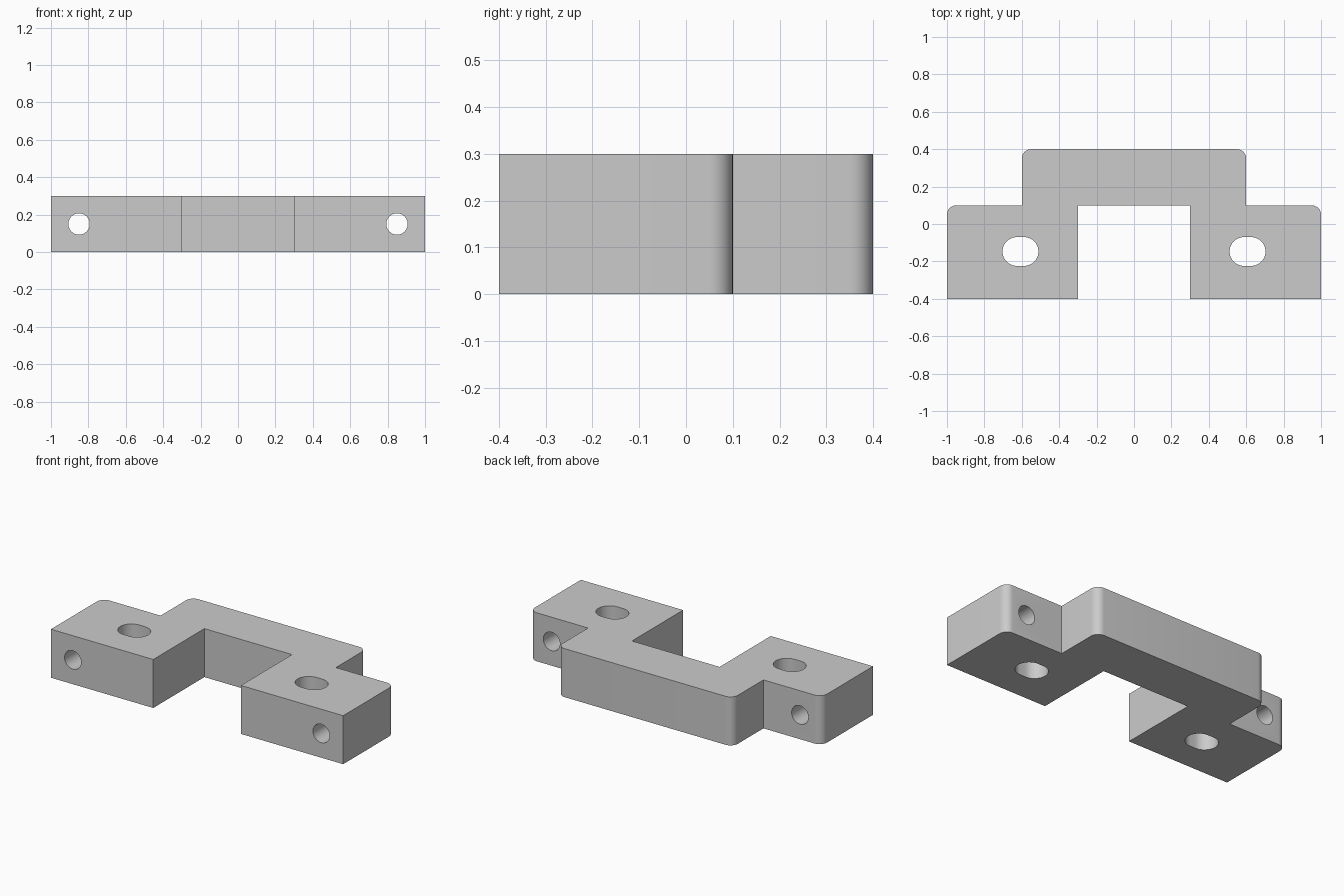
import bpy, bmesh, math
from mathutils import Matrix

if "Cube" in bpy.data.objects:
    bpy.data.objects.remove(bpy.data.objects["Cube"], do_unlink=True)

HEIGHT = 0.3
ROUND = 0.05

grey = bpy.data.materials.new("plain_grey")
grey.use_nodes = True
colour = (0.6, 0.6, 0.6, 1)
grey.diffuse_color = colour
grey.node_tree.nodes["Principled BSDF"].inputs["Base Color"].default_value = colour


def prism(name, outline, height, z=0, rounded=()):
    """Extrude a flat outline upward, rounding the upright edges at the given corners."""
    bm = bmesh.new()
    face = bm.faces.new([bm.verts.new((x, y, z)) for x, y in outline])
    top = bmesh.ops.extrude_face_region(bm, geom=[face])["geom"]
    bmesh.ops.translate(bm, vec=(0, 0, height),
                        verts=[v for v in top if isinstance(v, bmesh.types.BMVert)])
    bmesh.ops.recalc_face_normals(bm, faces=bm.faces)
    corners = [e for e in bm.edges
               if abs(e.verts[0].co.z - e.verts[1].co.z) > height / 2
               and any((e.verts[0].co.xy - e.verts[1].co.xy).length < 1e-5
                       and abs(e.verts[0].co.x - x) < 1e-4
                       and abs(e.verts[0].co.y - y) < 1e-4 for x, y in rounded)]
    if corners:
        bmesh.ops.bevel(bm, geom=corners, offset=ROUND, segments=8,
                        profile=0.5, affect='EDGES')
    mesh = bpy.data.meshes.new(name)
    bm.to_mesh(mesh)
    bm.free()
    mesh.materials.append(grey)
    obj = bpy.data.objects.new(name, mesh)
    bpy.context.collection.objects.link(obj)
    return obj


def stadium(radius, stretch, steps=24):
    """Outline of a slot; a zero stretch gives a circle."""
    points = []
    for side in (0, 1):
        shift = stretch * (1 - 2 * side)
        for i in range(steps + (1 if stretch else 0)):
            a = math.pi * (side - 0.5 + i / steps)
            points.append((radius * math.cos(a) + shift, radius * math.sin(a)))
    return points


# Bracket body: raised bridge with a foot at each end
half = [(0.3, 0.1), (0.3, -0.4), (1, -0.4), (1, 0.1), (0.6, 0.1), (0.6, 0.4)]
outline = half + [(-x, y) for x, y in reversed(half)]
body = prism("bracket_body", outline, HEIGHT,
             rounded=[(s * x, y) for s in (1, -1) for x, y in ((1, 0.1), (0.6, 0.4))])

# Slots down through the feet, and round holes from front to back
cutters = []
for side, x in (("left", 1), ("right", -1)):
    slot = prism(side + "_slot_cutter", stadium(0.077, 0.019), 0.5, -0.1)
    slot.data.transform(Matrix.Translation((x * 0.607, -0.147, 0)))
    hole = prism(side + "_hole_cutter", stadium(0.057, 0), 0.7, -0.35)
    hole.data.transform(Matrix.Translation((x * 0.85, -0.15, HEIGHT / 2))
                        @ Matrix.Rotation(math.pi / 2, 4, 'X'))
    cutters += [slot, hole]

bpy.ops.object.select_all(action='DESELECT')
body.select_set(True)
bpy.context.view_layer.objects.active = body
for cutter in cutters:
    cutter.hide_render = True
    cut = body.modifiers.new(cutter.name, 'BOOLEAN')
    cut.operation = 'DIFFERENCE'
    cut.solver = 'EXACT'
    cut.object = cutter
    bpy.ops.object.modifier_apply(modifier=cut.name)
for cutter in cutters:
    bpy.data.objects.remove(cutter, do_unlink=True)

bpy.ops.object.shade_smooth_by_angle(angle=math.radians(30))
